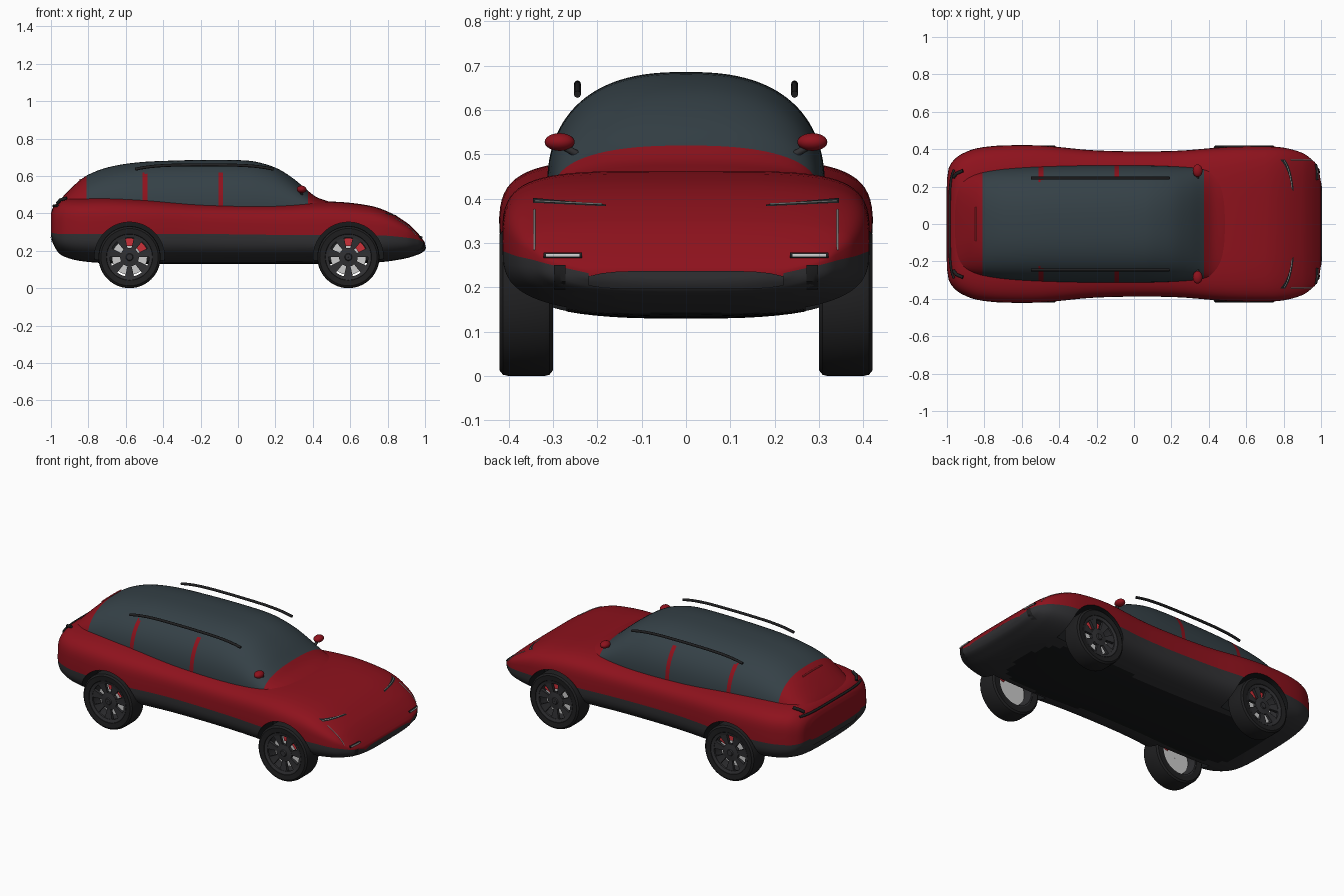
import bpy, bmesh, math
from mathutils import Vector

if "Cube" in bpy.data.objects:
    bpy.data.objects.remove(bpy.data.objects["Cube"])


def material(name, r, g, b):
    m = bpy.data.materials.new(name)
    m.diffuse_color = (r, g, b, 1)
    m.use_nodes = True
    m.node_tree.nodes["Principled BSDF"].inputs["Base Color"].default_value = m.diffuse_color
    return m


RED = material("paint", .27, .006, .012)
CLAD = material("cladding", .03, .03, .033)
UNDER = material("underbody", .009, .010, .011)
GLASS = material("glass", .035, .052, .062)
BLACK = material("black", .014, .014, .015)
SILVER = material("silver", .55, .56, .58)
CALIPER = material("caliper", .6, .03, .04)


def finish(name, bm, mats, angle=35):
    bmesh.ops.recalc_face_normals(bm, faces=bm.faces)
    me = bpy.data.meshes.new(name)
    bm.to_mesh(me)
    bm.free()
    for m in mats:
        me.materials.append(m)
    ob = bpy.data.objects.new(name, me)
    bpy.context.collection.objects.link(ob)
    smooth(ob, angle)
    return ob


def smooth(ob, angle=35):
    bpy.ops.object.select_all(action='DESELECT')
    ob.select_set(True)
    bpy.context.view_layer.objects.active = ob
    bpy.ops.object.shade_smooth_by_angle(angle=math.radians(angle))


def interp(table, x):
    """Smooth cubic interpolation of the station table at x."""
    n = len(table)
    i = max(j for j in range(n - 1) if table[j][0] <= x + 1e-9)
    a, b = table[i], table[i + 1]
    p, q = table[max(i - 1, 0)], table[min(i + 2, n - 1)]
    h = b[0] - a[0]
    t = (x - a[0]) / h
    out = []
    for k in range(1, len(a)):
        m0 = (b[k] - p[k]) / (b[0] - p[0]) * h
        m1 = (q[k] - a[k]) / (q[0] - a[0]) * h
        out.append((2*t**3 - 3*t*t + 1)*a[k] + (t**3 - 2*t*t + t)*m0
                   + (3*t*t - 2*t**3)*b[k] + (t**3 - t*t)*m1)
    return out


def stations(table, extra=(), sub=4):
    xs = set(extra) | {table[-1][0]}
    for a, b in zip(table, table[1:]):
        xs |= {round(a[0] + (b[0] - a[0]) * k / sub, 4) for k in range(sub)}
    return sorted(xs)


def spow(v, e):
    return math.copysign(abs(v) ** e, v)


def loft(bm, rings, pick, closed):
    vs = [[bm.verts.new(p) for p in r] for r in rings]
    n = len(vs[0])
    for a, b in zip(vs, vs[1:]):
        for i in range(n if closed else n - 1):
            j = (i + 1) % n
            f = bm.faces.new((a[i], a[j], b[j], b[i]))
            f.material_index = pick(f.calc_center_median(), i)
    return vs


# Main body: x, half width, top, colour line, bottom
BODY = [(-1, .24, .40, .30, .28), (-.99, .30, .43, .295, .24), (-.96, .345, .462, .29, .19),
        (-.92, .375, .478, .29, .165), (-.84, .405, .484, .29, .145), (-.7, .42, .488, .29, .133),
        (-.5, .42, .48, .29, .13), (-.2, .393, .46, .29, .13), (.2, .39, .453, .285, .13),
        (.5, .412, .463, .285, .13), (.7, .415, .442, .282, .135), (.8, .408, .41, .28, .143),
        (.9, .38, .352, .27, .16), (.95, .345, .307, .262, .175), (.985, .30, .265, .25, .19),
        (1, .22, .243, .232, .21)]
SEG = 72
rings = []
for x in stations(BODY):
    w, zt, zm, zb = interp(BODY, x)
    ring = []
    for i in range(SEG):
        a = 2 * math.pi * i / SEG
        up = i <= SEG // 2
        e = 2 / 4.5 if up else 2 / 3
        h = zt - zm if up else zm - zb
        s = 0 if i in (0, SEG // 2) else math.sin(a)
        ring.append((x, w * spow(math.cos(a), e), zm + h * spow(s, e)))
    rings.append(ring)
bm = bmesh.new()
vs = loft(bm, rings, lambda c, i: 0 if i < SEG // 2 else (2 if c.z < .142 and abs(c.x) < .9 else 1), True)
for r in (vs[0], vs[-1]):
    bm.faces.new(r)
body = finish("body", bm, [RED, CLAD, UNDER])

# Wheel wells cut out of the body
WX, WZ = (-.58, .59), .166
for x in WX:
    for s in (1, -1):
        bpy.ops.mesh.primitive_cylinder_add(vertices=64, radius=.187, depth=.4,
                                            location=(x, s * .47, WZ), rotation=(math.pi / 2, 0, 0))
        cut = bpy.context.object
        cut.hide_render = True
        cut.data.materials.append(UNDER)
        mod = body.modifiers.new("well", 'BOOLEAN')
        mod.operation, mod.solver, mod.object = 'DIFFERENCE', 'EXACT', cut
        mod.material_mode = 'TRANSFER'
        bpy.context.view_layer.objects.active = body
        bpy.ops.object.modifier_apply(modifier=mod.name)
        bpy.data.objects.remove(cut)
smooth(body)

# Cabin: x, half width, roof height
CABIN = [(-.98, .24, .43), (-.95, .25, .473), (-.9, .262, .527), (-.85, .275, .573), (-.8, .285, .607),
         (-.7, .298, .645), (-.55, .307, .671), (-.35, .312, .682), (-.1, .314, .686), (.06, .313, .681),
         (.14, .311, .665), (.22, .308, .635), (.3, .304, .583), (.375, .3, .52), (.42, .3, .487),
         (.48, .3, .465), (.56, .29, .435)]
PILLARS = [(-.51, -.485), (-.105, -.08)]
rings = []
for x in stations(CABIN, (-.81, -.51, -.485, -.105, -.08)):
    w, zt = interp(CABIN, x)
    rings.append([(x, w * spow(math.cos(math.pi * i / 64), .8),
                   .41 + (zt - .41) * max(math.sin(math.pi * i / 64), 0) ** .8) for i in range(65)])


def cabin_colour(c, i):
    if c.x < -.81 or c.x > .375:
        return 1
    return int(c.z < .615 and any(a < c.x < b for a, b in PILLARS))


bm = bmesh.new()
loft(bm, rings, cabin_colour, False)
cabin = finish("cabin", bm, [GLASS, RED])


# Strips and panels projected on the body ends
def on_body(y, z, d, lift=.004):
    hit, loc, _, _ = body.ray_cast(Vector((2 * d, y, z)), Vector((-d, 0, 0)))
    return Vector((loc.x + lift * d if hit else .9 * d, y, z))


def panel(name, mat, d, ys, low, high, n=14, rows=3):
    bm = bmesh.new()
    rings = []
    for i in range(n + 1):
        t = i / n
        y = ys[0] + (ys[1] - ys[0]) * t
        rings.append([on_body(y, low(t) + (high(t) - low(t)) * k / rows, d) for k in range(rows + 1)])
    loft(bm, rings, lambda c, i: 0, False)
    return finish(name, bm, [mat])


def tube(name, pts, r, mat):
    cu = bpy.data.curves.new(name, 'CURVE')
    cu.dimensions, cu.bevel_depth, cu.bevel_resolution, cu.use_fill_caps = '3D', r, 2, True
    sp = cu.splines.new('POLY')
    sp.points.add(len(pts) - 1)
    for p, q in zip(sp.points, pts):
        p.co = (*q, 1)
    cu.materials.append(mat)
    ob = bpy.data.objects.new(name, cu)
    bpy.context.collection.objects.link(ob)


bpy.context.view_layer.update()
panel("front_grille", CLAD, 1, (-.22, .22), lambda t: .196 + .008 * (2*t - 1)**6, lambda t: .237 - .012 * (2*t - 1)**6)
panel("rear_plate_recess", CLAD, -1, (-.2, .2), lambda t: .245, lambda t: .275)
tube("rear_light_bar", [on_body(-.29 + .58 * i / 24, .44, -1, .003) for i in range(25)], .007, BLACK)
tube("high_brake_light", [(-.845, -.09, .577), (-.845, 0, .579), (-.845, .09, .577)], .004, CALIPER)

for s, side in ((1, "left"), (-1, "right")):
    # Lamps and vents
    panel(side + "_headlight", BLACK, 1, (s * .18, s * .345), lambda t: .383 + .008 * t, lambda t: .387 + .015 * t)
    tube(side + "_headlight_trim", [on_body(s * (.19 + .15 * i / 10), .388 + .007 * i / 10, 1) for i in range(11)], .002, SILVER)
    tube(side + "_running_light", [on_body(s * .342, .285 + .09 * i / 8, 1, .001) for i in range(9)], .002, SILVER)
    tube(side + "_fog_light_frame", [on_body(s * (.235 + .085 * i / 8), .272, 1, 0) for i in range(9)], .007, BLACK)
    tube(side + "_fog_light", [on_body(s * (.24 + .075 * i / 8), .272, 1, .005) for i in range(9)], .004, SILVER)
    panel(side + "_vent", BLACK, 1, (s * .272, s * .298), lambda t: .195, lambda t: .25, 4)
    tube(side + "_tail_light", [(-.965, s * .25, .455), (-.95, s * .27, .472), (-.915, s * .285, .482)], .009, BLACK)
    # Roof rails
    tube(side + "_roof_rail", [(x, s * .245, .655 - .022 * ((x + .18) / .37) ** 4 + .004 * (1 - abs(x + .18)))
                               for x in [-.55 + .74 * i / 20 for i in range(21)]], .008, BLACK)
    # Mirrors
    tube(side + "_mirror_arm", [(.34, s * .245, .50), (.34, s * .28, .52)], .008, CLAD)
    bpy.ops.mesh.primitive_uv_sphere_add(segments=24, ring_count=14, radius=1, location=(.34, s * .285, .528))
    mirror = bpy.context.object
    mirror.name = side + "_mirror"
    mirror.scale = (.026, .034, .02)
    mirror.data.materials.append(RED)
    smooth(mirror, 60)


# Wheels: turned tyre and hub, cut spokes, disc and caliper
def lathe(name, profile, mat, at, s, a0=0, a1=360, n=56):
    """Turn (radius, y) profile around the axle."""
    bm = bmesh.new()
    rings = []
    for i in range(n + 1 if a1 - a0 < 360 else n):
        a = math.radians(a0 + (a1 - a0) * i / n)
        rings.append([(at[0] + r * math.cos(a), s * y, at[1] + r * math.sin(a)) for r, y in profile])
    if a1 - a0 >= 360:
        rings.append(rings[0])
    vs = loft(bm, rings, lambda c, i: 0, True)
    if a1 - a0 < 360:
        bm.faces.new(vs[0])
        bm.faces.new(vs[-1])
    bmesh.ops.remove_doubles(bm, verts=bm.verts, dist=1e-5)
    return finish(name, bm, [mat])


for x, end in zip(WX, ("rear", "front")):
    for s, side in ((1, "left"), (-1, "right")):
        nm, at = end + "_" + side, (x, WZ)
        lathe(nm + "_tyre", [(.12, .302), (.153, .30), (.163, .308), (.166, .32), (.166, .40), (.163, .413),
                             (.153, .421), (.124, .418), (.12, .412)], BLACK, at, s)
        lathe(nm + "_rim", [(.112, .305), (.122, .305), (.122, .417), (.105, .412), (.105, .400), (.112, .396)], CLAD, at, s)
        lathe(nm + "_hub", [(.001, .385), (.05, .385), (.05, .404), (.02, .408), (.016, .414), (.001, .414)], CLAD, at, s)
        for k in range(7):
            c = 90 + (k + .5) * 360 / 7
            lathe(nm + "_spoke", [(.045, .388), (.108, .392), (.108, .410), (.045, .403)], CLAD, at, s, c - 13, c + 13, 4)
        lathe(nm + "_brake_disc", [(.001, .345), (.095, .345), (.095, .36), (.001, .36)], SILVER, at, s)
        lathe(nm + "_caliper", [(.06, .335), (.102, .335), (.102, .378), (.06, .378)], CALIPER, at, s, 25, 105, 12)
